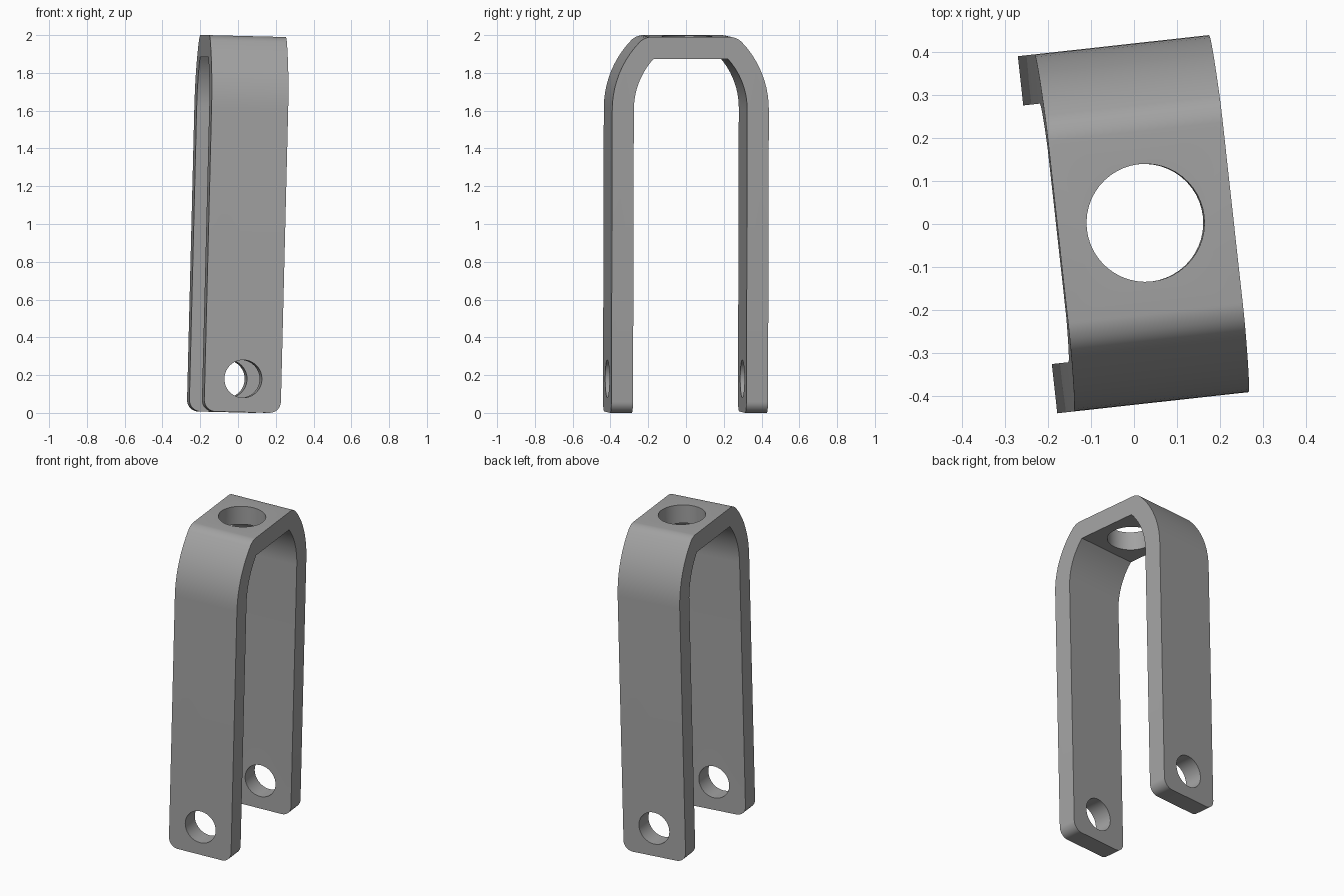
import bpy, bmesh
from math import radians, sin, cos, asin
from mathutils import Matrix

if "Cube" in bpy.data.objects:
    bpy.data.objects.remove(bpy.data.objects["Cube"])

HALF_W, HALF_D, THICK = 0.204, 0.417, 0.115
TOP, BOTTOM, BEND = 0.995, -0.9965, 0.61     # heights around the part centre
R_OUT = 0.515                                # outer bend radius
CY = HALF_D - R_OUT                          # bend arc centre


def half_profile(radius, top, steps=11):
    """One side of the arch: leg foot, then bend up to the flat top."""
    end = asin((top - BEND) / radius)
    angles = [end * i / steps for i in range(steps + 1)]
    return [(CY + radius, BOTTOM)] + [(CY + radius * cos(a), BEND + radius * sin(a))
                                      for a in angles]


def mirrored(pts):
    return [(-y, z) for y, z in pts]


# Bent strap body: arch profile extruded across its width
outer = half_profile(R_OUT, TOP)
inner = half_profile(R_OUT - THICK, TOP - THICK)
loop = outer + mirrored(outer)[::-1] + mirrored(inner) + inner[::-1]
bm = bmesh.new()
face = bm.faces.new([bm.verts.new((-HALF_W, y, z)) for y, z in loop])
ext = bmesh.ops.extrude_face_region(bm, geom=[face])
bmesh.ops.translate(bm, vec=(2 * HALF_W, 0, 0),
                    verts=[v for v in ext["geom"] if isinstance(v, bmesh.types.BMVert)])
bmesh.ops.recalc_face_normals(bm, faces=bm.faces)


def round_edges(along, height, offset, segments):
    """Bevel the edges at one height that run along one axis (0 = x, 1 = y)."""
    edges = [e for e in bm.edges
             if all(abs(v.co.z - height) < 1e-4 for v in e.verts)
             and abs(e.verts[0].co[1 - along] - e.verts[1].co[1 - along]) < 1e-4]
    bmesh.ops.bevel(bm, geom=edges, offset=offset, segments=segments,
                    profile=0.5, affect='EDGES')


round_edges(1, BOTTOM, 0.06, 8)   # foot corners
round_edges(0, TOP, 0.032, 5)     # soft shoulders beside the flat top
mesh = bpy.data.meshes.new("yoke_bracket")
bm.to_mesh(mesh)
bm.free()
yoke = bpy.data.objects.new("yoke_bracket", mesh)
bpy.context.collection.objects.link(yoke)


def drill(name, radius, depth, loc, rot=(0, 0, 0)):
    bpy.ops.mesh.primitive_cylinder_add(vertices=48, radius=radius, depth=depth,
                                        location=loc, rotation=rot)
    cutter = bpy.context.object
    cutter.name = name
    cutter.hide_render = True
    mod = yoke.modifiers.new(name, 'BOOLEAN')
    mod.operation, mod.solver, mod.object = 'DIFFERENCE', 'EXACT', cutter
    bpy.context.view_layer.objects.active = yoke
    bpy.ops.object.modifier_apply(modifier=name)
    bpy.data.objects.remove(cutter)


# Bolt hole in the top and pin hole through both legs
drill("bolt_hole", 0.137, 0.5, (0, 0, TOP))
drill("pin_hole", 0.1, 2.0, (0, 0, -0.82), (radians(90), 0, 0))

# Dark grey metal
metal = bpy.data.materials.new("dark_metal")
metal.diffuse_color = (0.36, 0.36, 0.36, 1)
metal.use_nodes = True
metal.node_tree.nodes["Principled BSDF"].inputs["Base Color"].default_value = metal.diffuse_color
yoke.data.materials.clear()
yoke.data.materials.append(metal)

# Slight turn and lean of the whole part, standing on the ground
yoke.data.transform(Matrix.Translation((0.002, 0, 1)) @ Matrix.Rotation(radians(6.3), 4, 'Z')
                    @ Matrix.Rotation(radians(1.43), 4, 'Y'))
bpy.ops.object.select_all(action='DESELECT')
yoke.select_set(True)
bpy.context.view_layer.objects.active = yoke
bpy.ops.object.shade_smooth_by_angle(angle=radians(25))
